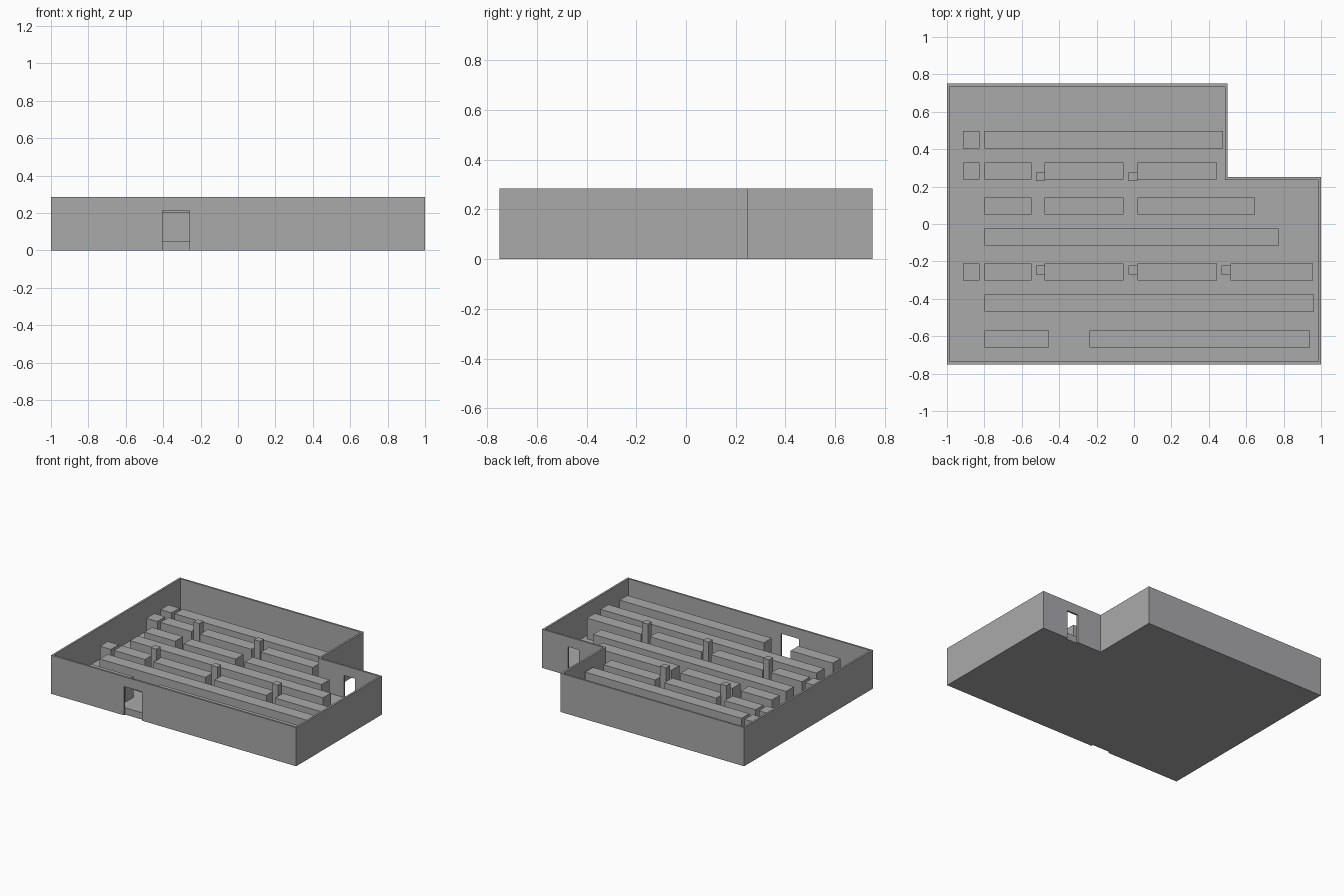
import bpy
import bmesh

if "Cube" in bpy.data.objects:
    bpy.data.objects.remove(bpy.data.objects["Cube"])

HEIGHT, FLOOR, SHELF_TOP, DOOR_TOP, WALL = 0.285, 0.05, 0.203, 0.213, 0.014

grey = bpy.data.materials.new("plain grey")
grey.use_nodes = True
colour = (0.4, 0.4, 0.41, 1)
grey.diffuse_color = colour
grey.node_tree.nodes["Principled BSDF"].inputs["Base Color"].default_value = colour


def prism(name, outline, z0, z1):
    """Extrude a flat outline between two heights."""
    bm = bmesh.new()
    base = bm.faces.new([bm.verts.new((x, y, z0)) for x, y in outline])
    top = bmesh.ops.extrude_face_region(bm, geom=[base])["geom"]
    verts = [v for v in top if isinstance(v, bmesh.types.BMVert)]
    bmesh.ops.translate(bm, verts=verts, vec=(0, 0, z1 - z0))
    bmesh.ops.recalc_face_normals(bm, faces=bm.faces)
    mesh = bpy.data.meshes.new(name)
    bm.to_mesh(mesh)
    bm.free()
    mesh.materials.append(grey)
    obj = bpy.data.objects.new(name, mesh)
    bpy.context.collection.objects.link(obj)
    return obj


def box(name, x0, x1, y0, y1, z0, z1):
    return prism(name, [(x0, y0), (x1, y0), (x1, y1), (x0, y1)], z0, z1)


def l_shape(t):
    """Building outline moved inward by t."""
    return [(-1 + t, -0.75 + t), (1 - t, -0.75 + t), (1 - t, 0.25 - t),
            (0.5 - t, 0.25 - t), (0.5 - t, 0.75 - t), (-1 + t, 0.75 - t)]


# Open-topped shell: floor slab and outer walls with two doorways
shell = prism("building_shell", l_shape(0), 0, HEIGHT)
cutters = [
    prism("room_cutter", l_shape(WALL), FLOOR, 0.5),
    box("front_door_cutter", -0.405, -0.26, -0.8, -0.75 + WALL, -0.1, DOOR_TOP),
    box("back_door_cutter", 0.70, 0.79, 0.25 - WALL, 0.3, -0.1, DOOR_TOP),
]
for cutter in cutters:
    mod = shell.modifiers.new(cutter.name, "BOOLEAN")
    mod.operation = "DIFFERENCE"
    mod.solver = "EXACT"
    mod.object = cutter
bpy.context.view_layer.objects.active = shell
for cutter in cutters:
    bpy.ops.object.modifier_apply(modifier=cutter.name)
    bpy.data.objects.remove(cutter)

# Shelf rows: centre y, then the x span of each unit
END, SHORT, MID, RIGHT = (-0.915, -0.825), (-0.8, -0.547), (-0.478, -0.055), (0.02, 0.443)
rows = [
    (0.45, [END, (-0.8, 0.477)]),
    (0.284, [END, SHORT, MID, RIGHT]),
    (0.096, [SHORT, MID, (0.02, 0.647)]),
    (-0.07, [(-0.8, 0.775)]),
    (-0.257, [END, SHORT, MID, RIGHT, (0.516, 0.957)]),
    (-0.423, [(-0.8, 0.962)]),
    (-0.615, [(-0.8, -0.455), (-0.237, 0.94)]),
]
for r, (y, spans) in enumerate(rows, 1):
    for s, (x0, x1) in enumerate(spans, 1):
        box(f"shelf_row_{r}_unit_{s}", x0, x1, y - 0.046, y + 0.046, FLOOR, SHELF_TOP)

# Square columns standing between units
for i, (x, y) in enumerate([(-0.499, 0.252), (-0.005, 0.252),
                            (-0.499, -0.246), (-0.005, -0.246), (0.492, -0.246)], 1):
    box(f"column_{i}", x - 0.024, x + 0.024, y - 0.023, y + 0.023, FLOOR, HEIGHT)
